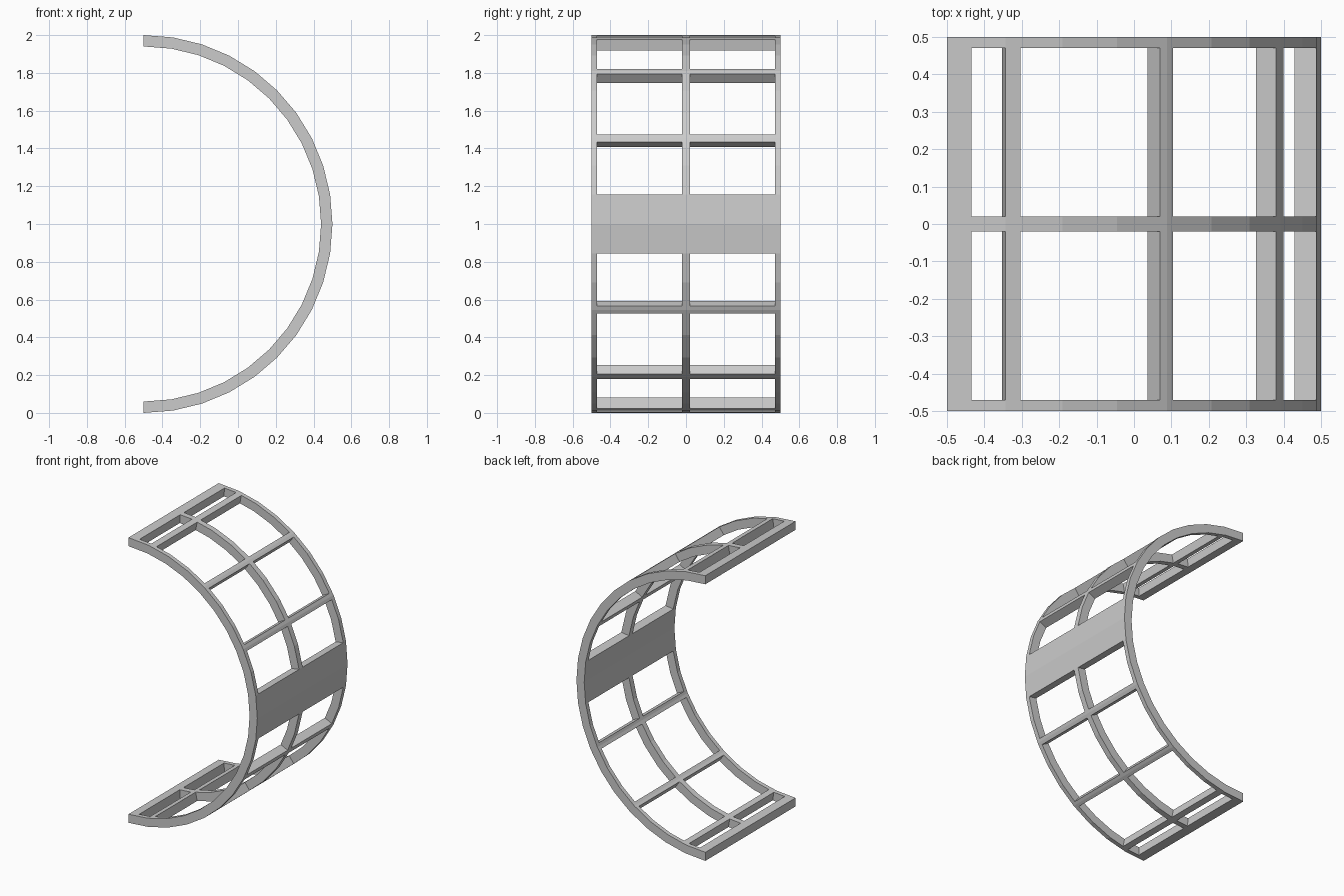
import bpy, bmesh
from math import sin, cos, radians

if "Cube" in bpy.data.objects:
    bpy.data.objects.remove(bpy.data.objects["Cube"])

R_OUT, R_IN, STEP = 1.0, 0.94, 9.0      # half ring of 20 flat segments
CX, CZ = -0.5, 1.0

# Solid strips across the ring, in degrees from the top end (mirrored below)
half_bars = [(0, 3.8), (9, 11.4), (34.8, 37.2), (61.7, 64.2)]
bars = half_bars + [(180 - b, 180 - a) for a, b in half_bars] + [(81, 99)]
# Solid strips along the ring, in y: two edge rails and a centre rail
rails = [(-0.5, -0.47), (-0.02, 0.02), (0.47, 0.5)]

angles = sorted({round(v, 3) for b in bars for v in b} | {STEP * i for i in range(21)})
ys = sorted({v for r in rails for v in r})


def inside(lo, hi, spans):
    mid = (lo + hi) / 2
    return any(a < mid < b for a, b in spans)


def solid(i, j):
    if not (0 <= i < len(angles) - 1 and 0 <= j < len(ys) - 1):
        return False
    return inside(angles[i], angles[i + 1], bars) or inside(ys[j], ys[j + 1], rails)


bm = bmesh.new()
cache = {}


def vert(i, j, outer):
    # Points between segment corners stay on the flat chord
    key = (i, j, outer)
    if key not in cache:
        a = angles[i]
        r = (R_OUT if outer else R_IN) * cos(radians(STEP / 2)) / cos(radians(a % STEP - STEP / 2))
        cache[key] = bm.verts.new((CX + r * sin(radians(a)), ys[j], CZ + r * cos(radians(a))))
    return cache[key]


def quad(*keys):
    bm.faces.new([vert(*k) for k in keys])


# Lattice: skins on the solid cells, walls wherever a cell borders an opening
for i in range(len(angles) - 1):
    for j in range(len(ys) - 1):
        if not solid(i, j):
            continue
        ring = [(i, j), (i + 1, j), (i + 1, j + 1), (i, j + 1)]
        quad(*[(a, b, True) for a, b in ring])
        quad(*[(a, b, False) for a, b in reversed(ring)])
        neighbours = [(i, j - 1), (i + 1, j), (i, j + 1), (i - 1, j)]
        for k, n in enumerate(neighbours):
            if not solid(*n):
                p, q = ring[k], ring[(k + 1) % 4]
                quad((*q, True), (*p, True), (*p, False), (*q, False))

bmesh.ops.recalc_face_normals(bm, faces=bm.faces)
mesh = bpy.data.meshes.new("curved_lattice_frame")
bm.to_mesh(mesh)
bm.free()
frame = bpy.data.objects.new("curved_lattice_frame", mesh)
bpy.context.collection.objects.link(frame)
